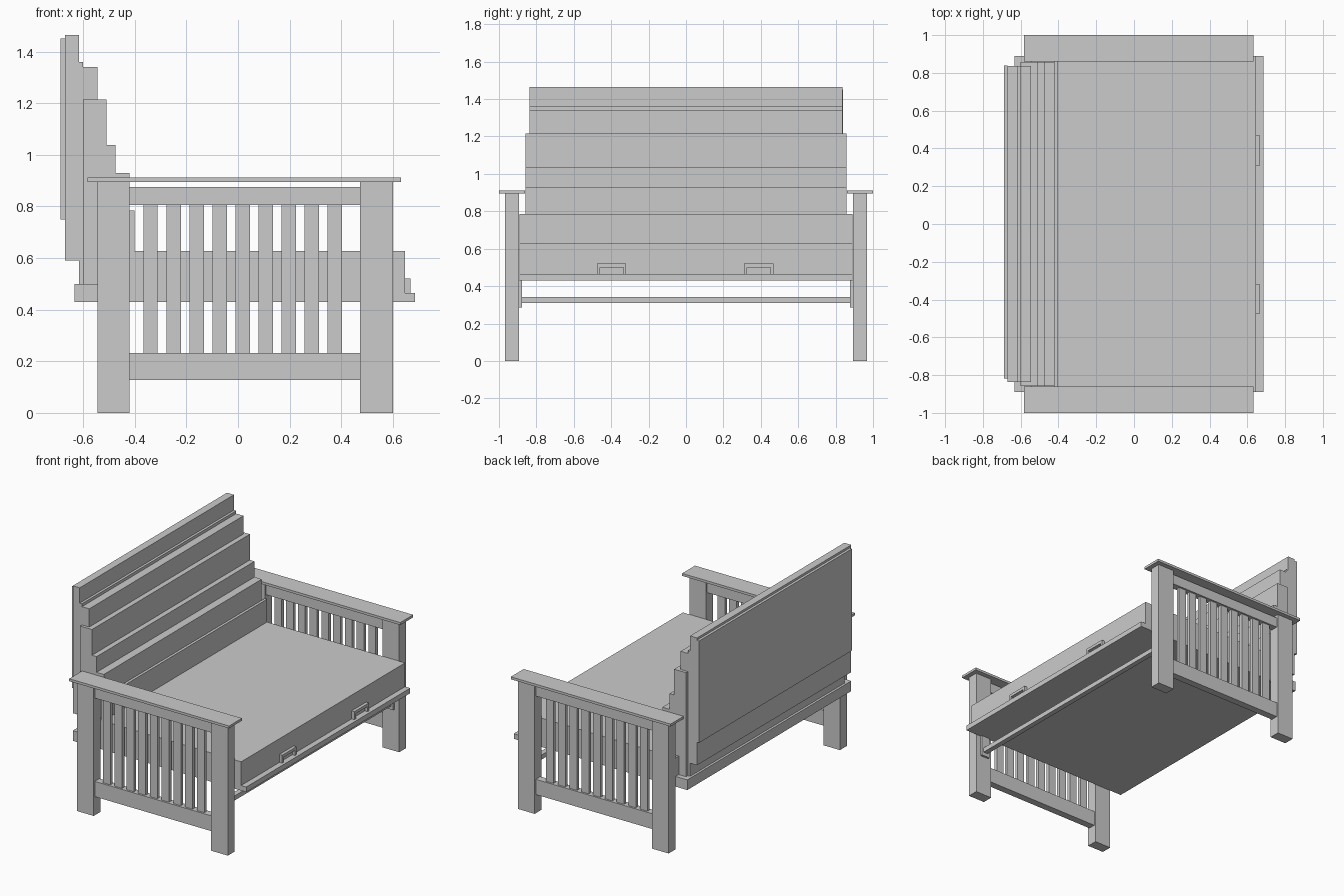
import bpy


def box(name, x, y, z):
    """Axis-aligned box from (min, max) ranges."""
    v = [(a, b, c) for a in x for b in y for c in z]
    f = [(0, 1, 3, 2), (4, 6, 7, 5), (0, 4, 5, 1),
         (2, 3, 7, 6), (0, 2, 6, 4), (1, 5, 7, 3)]
    me = bpy.data.meshes.new(name)
    me.from_pydata(v, [], f)
    me.update()
    ob = bpy.data.objects.new(name, me)
    bpy.context.collection.objects.link(ob)
    return ob


def pair(name, x, y, z):
    """The same box on both sides of the bench."""
    box(name + "_near", x, (-y[1], -y[0]), z)
    box(name + "_far", x, y, z)


# Side frames: legs, arm boards, rails and slats
LEG_Y = (0.893, 0.967)
pair("back_leg", (-0.545, -0.42), LEG_Y, (0, 0.895))
pair("front_leg", (0.473, 0.60), LEG_Y, (0, 0.895))
pair("arm_board", (-0.583, 0.632), (0.86, 1.0), (0.895, 0.912))
pair("upper_rail", (-0.42, 0.473), (0.905, 0.955), (0.805, 0.875))
pair("lower_rail", (-0.42, 0.473), (0.905, 0.955), (0.128, 0.233))
for i in range(9):
    cx = -0.339 + i * 0.0893
    pair(f"slat_{i + 1}", (cx - 0.028, cx + 0.028), (0.918, 0.942), (0.233, 0.805))

# Seat: base board with front ledge, back rail and thick seat block
W = (-0.89, 0.89)
box("base_board", (-0.633, 0.686), W, (0.43, 0.465))
box("back_rail", (-0.633, -0.545), W, (0.465, 0.50))
box("seat", (-0.545, 0.647), W, (0.465, 0.628))

# Stretcher bar under the front with its end brackets
box("stretcher", (0.515, 0.55), (-0.878, 0.878), (0.31, 0.342))
pair("stretcher_bracket", (0.50, 0.565), (0.878, 0.893), (0.285, 0.43))

# Pull handles on the seat front
for side, y0, y1 in (("near", -0.475, -0.32), ("far", 0.31, 0.468)):
    box(f"handle_bar_{side}", (0.647, 0.668), (y0, y1), (0.50, 0.52))
    box(f"handle_post_a_{side}", (0.647, 0.668), (y0, y0 + 0.015), (0.465, 0.50))
    box(f"handle_post_b_{side}", (0.647, 0.668), (y1 - 0.015, y1), (0.465, 0.50))

# Stepped backrest: layers from back to front
box("back_panel", (-0.688, -0.67), (-0.818, 0.84), (0.75, 1.45))
layers = [  # back x, front x, half width, bottom, top
    (-0.67, -0.617, 0.837, 0.59, 1.465),
    (-0.617, -0.60, 0.837, 0.50, 1.36),
    (-0.60, -0.545, 0.837, 1.215, 1.34),
    (-0.60, -0.51, 0.857, 0.50, 1.215),
    (-0.51, -0.475, 0.857, 0.628, 1.038),
    (-0.475, -0.42, 0.857, 0.628, 0.93),
    (-0.42, -0.402, 0.89, 0.628, 0.785),
]
for i, (xb, xf, w, z0, z1) in enumerate(layers):
    box(f"backrest_layer_{i + 1}", (xb, xf), (-w, w), (z0, z1))
